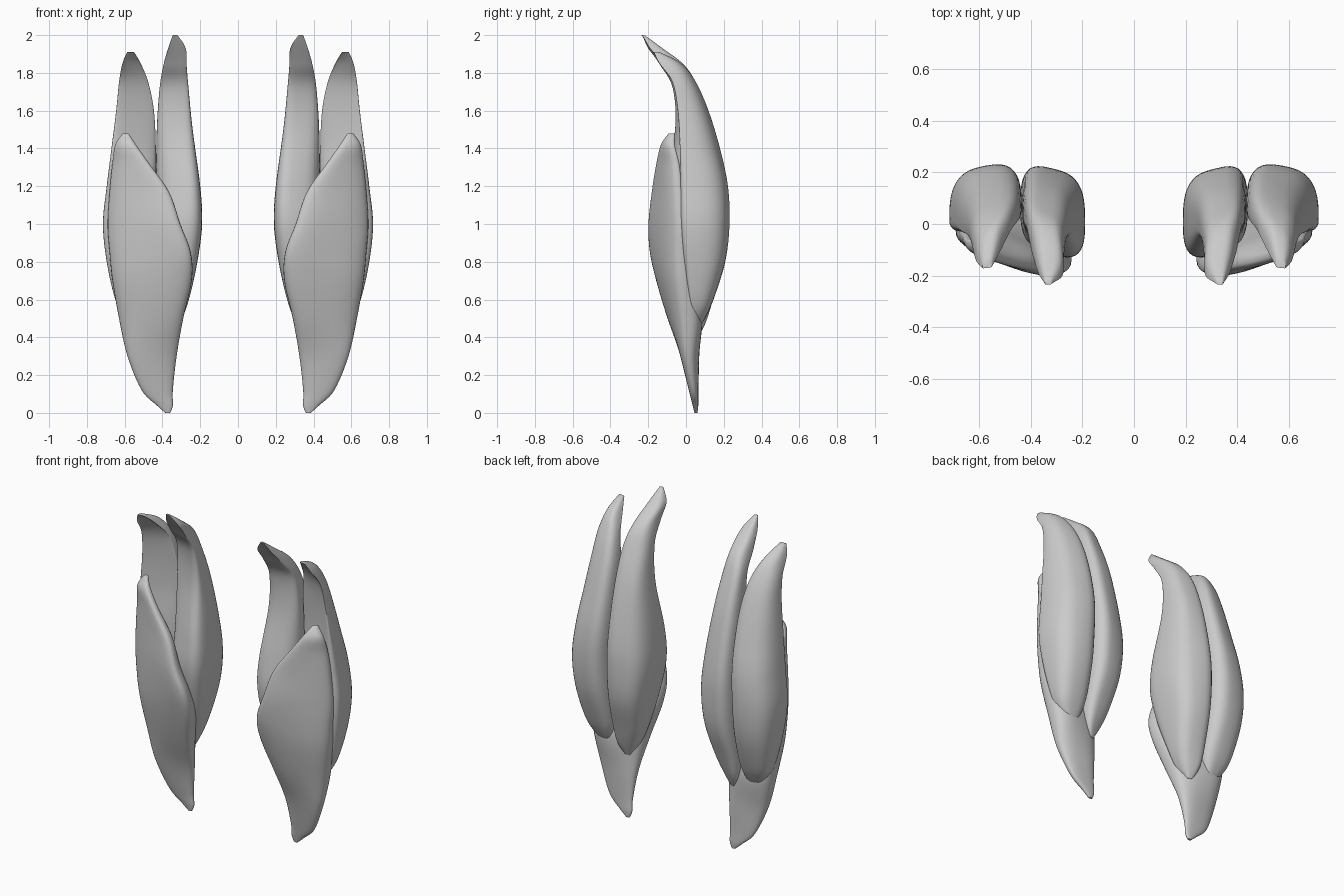
import bpy, bmesh, math

ARC = 20   # points along the back half (and the front half) of a section
SUB = 6    # smooth steps between two stations


def smooth_stations(st):
    # Catmull-Rom through the stations
    out = []
    for i in range(len(st) - 1):
        p0, p1 = st[max(i - 1, 0)], st[i]
        p2, p3 = st[i + 1], st[min(i + 2, len(st) - 1)]
        for k in range(SUB):
            t = k / SUB
            out.append([0.5 * (2 * b + (c - a) * t + (2 * a - 5 * b + 4 * c - d) * t * t
                               + (3 * b - a - 3 * c + d) * t ** 3)
                        for a, b, c, d in zip(p0, p1, p2, p3)])
    out.append(list(st[-1]))
    return out


def section(z, xl, xr, yl, yr, yb, yf, sx, power):
    # closed outline: arc over the back, then over the front
    pts = []
    for half, depth in ((0, yb), (1, yf)):
        for k in range(ARC):
            t = math.pi * k / ARC
            c = math.cos(t) * (1 - 2 * half)
            c = math.copysign(abs(c) ** power, c)
            x = (xl + xr) / 2 + (xr - xl) / 2 * c
            u = (c + 1) / 2
            y = yl + (yr - yl) * u + (depth - (yl + yr) / 2) * math.sin(t) ** power
            pts.append((sx * x, y, z))
    return pts


def muscle(name, stations, sx, power):
    bm = bmesh.new()
    rings = [[bm.verts.new(p) for p in section(*s, sx, power)]
             for s in smooth_stations(stations)]
    n = 2 * ARC
    for a, b in zip(rings, rings[1:]):
        for k in range(n):
            bm.faces.new((a[k], a[(k + 1) % n], b[(k + 1) % n], b[k]))
    bm.faces.new(rings[0])
    bm.faces.new(rings[-1])
    bmesh.ops.recalc_face_normals(bm, faces=bm.faces)
    me = bpy.data.meshes.new(name)
    bm.to_mesh(me)
    bm.free()
    ob = bpy.data.objects.new(name, me)
    bpy.context.collection.objects.link(ob)
    bpy.ops.object.select_all(action='DESELECT')
    ob.select_set(True)
    bpy.context.view_layer.objects.active = ob
    bpy.ops.object.shade_smooth_by_angle(angle=math.radians(60))


# stations: z, inner x, outer x, inner edge y, outer edge y, back y, front y
inner_head = [
    (0.40, .355, .385, .05, .055, .065, .045),
    (0.48, .305, .425, .02, .05, .10, .01),
    (0.60, .26, .44, .02, .05, .14, -.03),
    (0.80, .215, .44, .02, .06, .20, -.09),
    (1.00, .19, .44, .01, .07, .215, -.12),
    (1.20, .20, .435, .0, .07, .20, -.10),
    (1.50, .24, .43, -.01, .03, .14, -.05),
    (1.72, .262, .415, -.05, -.01, .06, -.06),
    (1.84, .272, .395, -.13, -.11, -.01, -.13),
    (1.93, .277, .37, -.20, -.19, -.125, -.19),
    (2.00, .32, .345, -.23, -.23, -.22, -.235)]

outer_head = [
    (0.45, .50, .54, .05, .05, .07, .045),
    (0.50, .47, .60, .05, .04, .10, .035),
    (0.60, .445, .65, .05, .04, .145, .01),
    (0.80, .44, .695, .06, .03, .205, -.01),
    (1.00, .44, .715, .07, .02, .225, -.02),
    (1.20, .435, .695, .07, .01, .215, -.02),
    (1.40, .435, .67, .05, -.02, .17, -.01),
    (1.60, .445, .645, .02, -.04, .11, -.02),
    (1.75, .475, .63, -.02, -.07, .045, -.05),
    (1.85, .515, .612, -.10, -.14, -.03, -.11),
    (1.91, .55, .587, -.165, -.17, -.14, -.17)]

front_leaf = [
    (0.00, .36, .385, .05, .05, .06, .045),
    (0.04, .345, .43, .05, .05, .065, .035),
    (0.12, .345, .51, .045, .04, .065, .015),
    (0.30, .325, .585, .015, .01, .07, -.03),
    (0.50, .29, .63, -.05, .0, .08, -.09),
    (0.70, .245, .665, -.11, -.02, .04, -.14),
    (0.85, .25, .68, -.155, -.03, .0, -.16),
    (1.00, .305, .69, -.17, -.03, -.02, -.16),
    (1.17, .365, .68, -.155, -.04, -.04, -.15),
    (1.32, .47, .665, -.135, -.05, -.06, -.135),
    (1.42, .54, .65, -.11, -.07, -.07, -.125),
    (1.48, .58, .61, -.08, -.07, -.06, -.09)]

# both legs, mirrored across x = 0
for side, sx in (("right", 1), ("left", -1)):
    muscle(side + "_calf_inner_head", inner_head, sx, 0.65)
    muscle(side + "_calf_outer_head", outer_head, sx, 0.7)
    muscle(side + "_calf_front_leaf", front_leaf, sx, 0.8)
